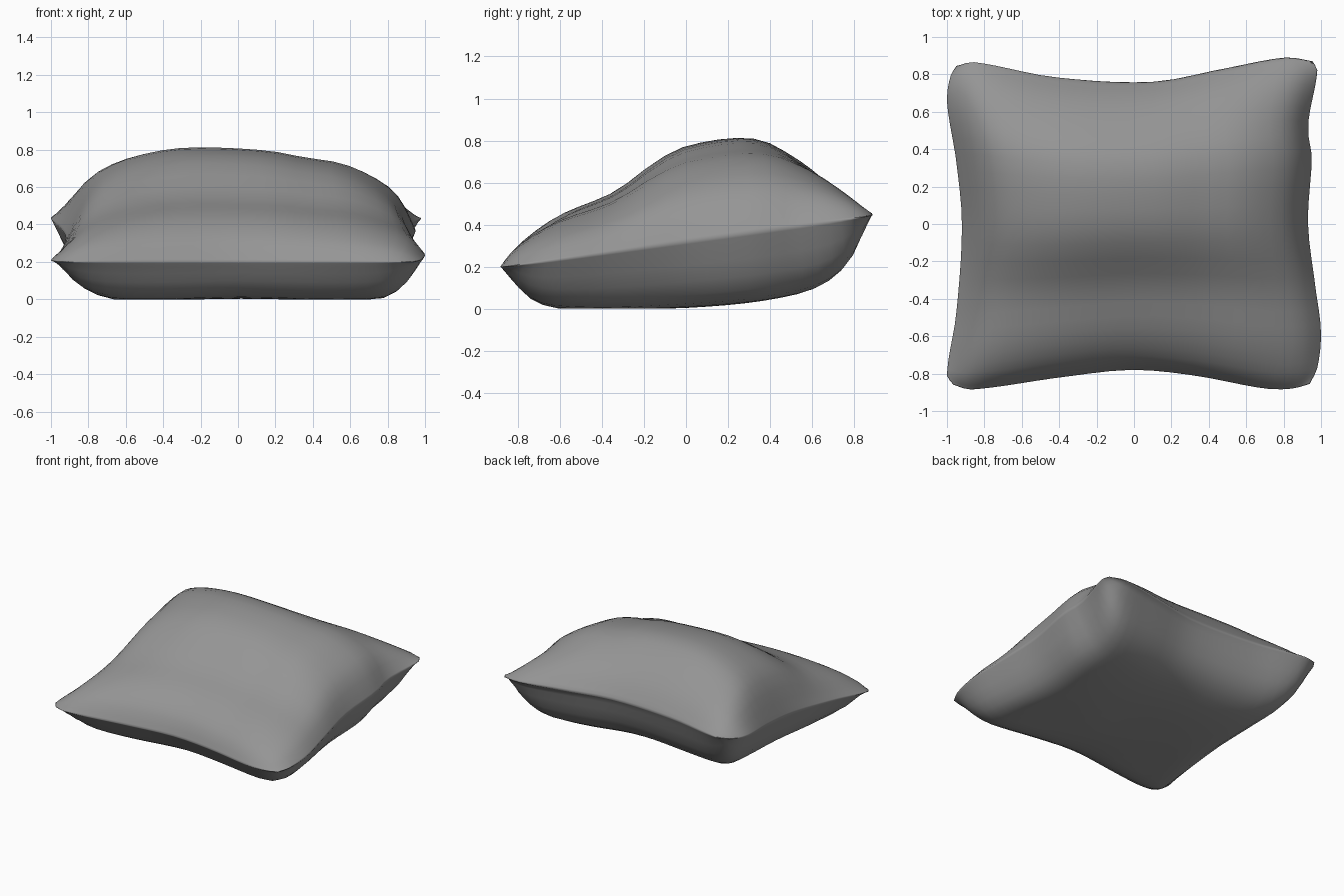
import bpy, bmesh, math

cube = bpy.data.objects.get("Cube")
if cube:
    bpy.data.objects.remove(cube, do_unlink=True)

# Fabric colour
fabric = bpy.data.materials.new("grey fabric")
fabric.use_nodes = True
GREY = (0.3, 0.3, 0.3, 1)
fabric.diffuse_color = GREY
fabric.node_tree.nodes["Principled BSDF"].inputs["Base Color"].default_value = GREY


def curve(points, t):
    """Smooth interpolation through (t, value) points."""
    n = len(points)

    def slope(i):
        a, b = points[max(i - 1, 0)], points[min(i + 1, n - 1)]
        return (b[1] - a[1]) / (b[0] - a[0])

    for i in range(n - 1):
        (t0, v0), (t1, v1) = points[i], points[i + 1]
        if t <= t1 or i == n - 2:
            h = t1 - t0
            s = min(max((t - t0) / h, 0), 1)
            return (v0 * (1 + 2 * s) * (1 - s) ** 2 + slope(i) * h * s * (1 - s) ** 2
                    + v1 * s * s * (3 - 2 * s) + slope(i + 1) * h * s * s * (s - 1))


# Pinched outline of the four seams
LEFT = [(-1, 0.94), (-0.9, 0.98), (-0.68, 1.0), (-0.4, 0.97), (0, 0.93),
        (0.4, 0.95), (0.6, 0.93), (0.94, 0.98), (1, 0.955)]
RIGHT = [(-1, -0.965), (-0.94, -1.0), (-0.55, -0.95), (0, -0.92),
         (0.4, -0.95), (0.78, -1.0), (0.94, -0.98), (1, -0.95)]
FRONT = [(-1, -0.86), (-0.9, -0.885), (-0.4, -0.82), (0, -0.78),
         (0.35, -0.81), (0.75, -0.88), (0.9, -0.88), (1, -0.855)]
BACK = [(-1, 0.845), (-0.9, 0.865), (-0.45, 0.785), (0.1, 0.76),
        (0.5, 0.83), (0.85, 0.89), (1, 0.87)]

# Crown and base heights from front to back, fullness from side to side
CROWN = [(-1, 0.2), (-0.93, 0.32), (-0.75, 0.44), (-0.4, 0.56), (-0.2, 0.68),
         (0, 0.77), (0.44, 0.81), (0.7, 0.71), (0.88, 0.59), (1, 0.46)]
BASE = [(-1, 0.2), (-0.85, 0.05), (-0.68, 0.003), (-0.17, 0.002),
        (0.6, 0.07), (0.87, 0.2), (1, 0.46)]
TOP_FULL = [(-1, 0), (-0.85, 0.57), (-0.7, 0.8), (-0.47, 0.95), (-0.25, 1),
            (0.17, 0.96), (0.37, 0.88), (0.6, 0.8), (0.82, 0.57), (0.92, 0.36), (1, 0)]
BASE_FULL = [(-1, 0), (-0.87, 0.72), (-0.67, 1), (0, 0.97), (0.73, 1), (0.88, 0.72), (1, 0)]


def surface_point(u, v, top):
    a, b = (u + 1) / 2, (v + 1) / 2
    x = curve(RIGHT, v) * (1 - a) + curve(LEFT, v) * a
    y = curve(FRONT, u) * (1 - b) + curve(BACK, u) * b
    seam = 0.33 + 0.13 * v - 0.02 * a * b
    height, full = (CROWN, TOP_FULL) if top else (BASE, BASE_FULL)
    fullness = curve(full, u)
    if max(abs(u), abs(v)) > 0.9999:
        fullness = 0
    return x, y, max(seam + (curve(height, v) - seam) * fullness, 0)


# Pillow: two puffed sheets welded along the seam
N = 28
steps = [math.sin(math.pi / 2 * (2 * i / N - 1)) for i in range(N + 1)]
bm = bmesh.new()
for top in (True, False):
    grid = [[bm.verts.new(surface_point(u, v, top)) for u in steps] for v in steps]
    for j in range(N):
        for i in range(N):
            quad = [grid[j][i], grid[j][i + 1], grid[j + 1][i + 1], grid[j + 1][i]]
            bm.faces.new(quad if top else quad[::-1])
bmesh.ops.remove_doubles(bm, verts=bm.verts, dist=0.0005)

# Soften the creases a little
inner = [v for v in bm.verts if 0.05 < v.co.z]
bmesh.ops.smooth_vert(bm, verts=inner, factor=0.3, use_axis_z=True)
bmesh.ops.recalc_face_normals(bm, faces=bm.faces)

mesh = bpy.data.meshes.new("pillow")
bm.to_mesh(mesh)
bm.free()
mesh.materials.append(fabric)
mesh.shade_smooth()
pillow = bpy.data.objects.new("pillow", mesh)
bpy.context.collection.objects.link(pillow)
